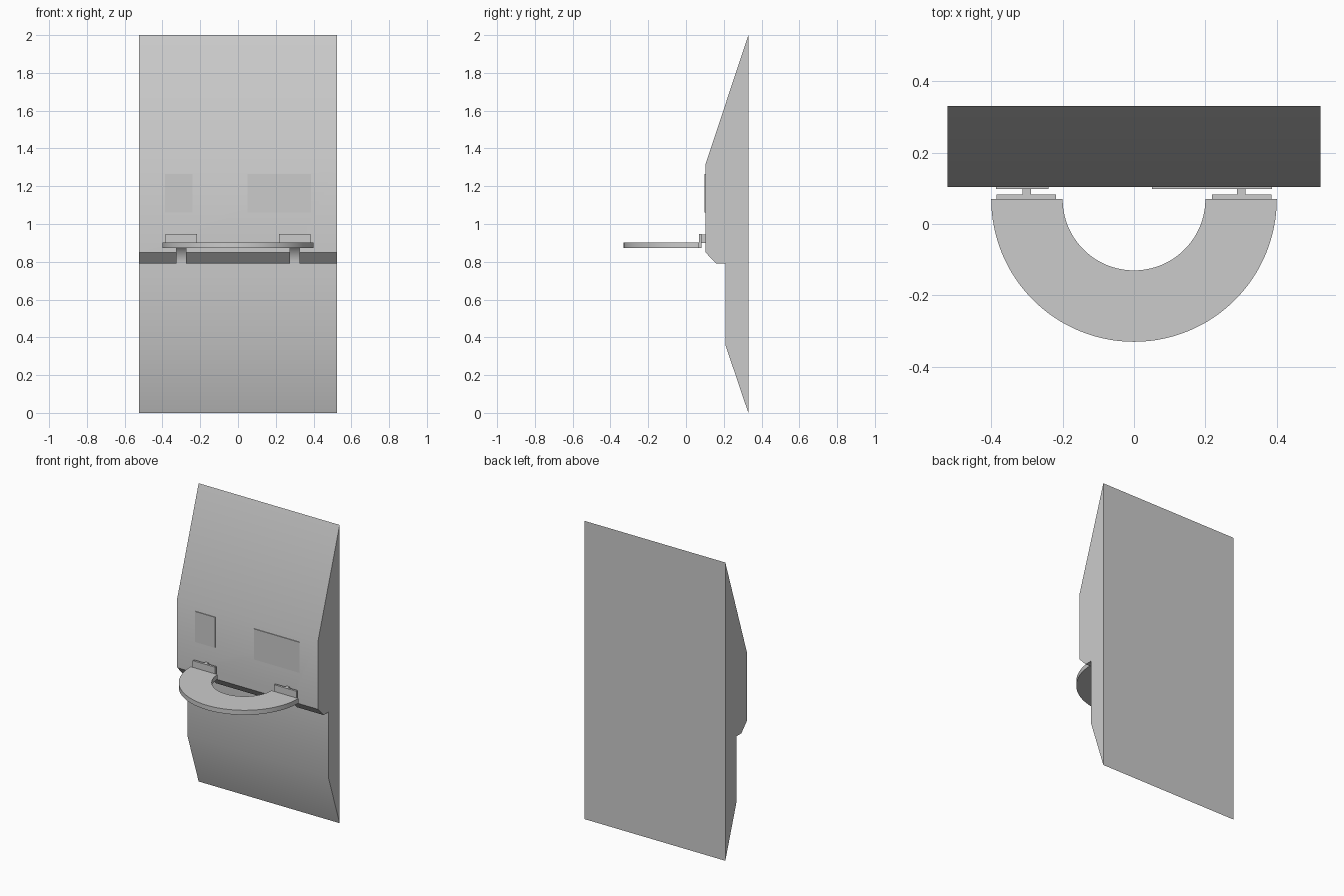
import bpy, bmesh, math

cube = bpy.data.objects.get("Cube")
if cube:
    bpy.data.objects.remove(cube, do_unlink=True)

grey = bpy.data.materials.new("plain grey")
grey.use_nodes = True
COLOUR = (0.6, 0.6, 0.6, 1)
grey.diffuse_color = COLOUR
grey.node_tree.nodes["Principled BSDF"].inputs["Base Color"].default_value = COLOUR


def prism(name, outline, start, end, axis="x"):
    """Extrude a 2D outline along x (y, z points) or along z (x, y points)."""
    def place(p, d):
        return (d, *p) if axis == "x" else (*p, d)
    bm = bmesh.new()
    face = bm.faces.new([bm.verts.new(place(p, start)) for p in outline])
    new = bmesh.ops.extrude_face_region(bm, geom=[face])["geom"]
    shift = place((0, 0), end - start)
    bmesh.ops.translate(bm, vec=shift, verts=[v for v in new if isinstance(v, bmesh.types.BMVert)])
    bmesh.ops.recalc_face_normals(bm, faces=bm.faces)
    mesh = bpy.data.meshes.new(name)
    bm.to_mesh(mesh)
    bm.free()
    mesh.materials.append(grey)
    obj = bpy.data.objects.new(name, mesh)
    bpy.context.collection.objects.link(obj)
    return obj


def block(name, x0, x1, y0, y1, z0, z1):
    return prism(name, [(y0, z0), (y1, z0), (y1, z1), (y0, z1)], x0, x1)


def arc(cx, cy, r, a0, a1, n):
    angles = [math.radians(a0 + (a1 - a0) * i / n) for i in range(n + 1)]
    return [(cx + r * math.cos(a), cy + r * math.sin(a)) for a in angles]


def activate(obj):
    bpy.ops.object.select_all(action="DESELECT")
    obj.select_set(True)
    bpy.context.view_layer.objects.active = obj


FRONT = 0.103   # front face of the upper housing

# Wall housing with sloped top, overhanging lip and tapered foot
housing = prism("housing", [(0.33, 0), (0.33, 2), (FRONT, 1.315), (FRONT, 0.85),
                            (0.16, 0.79), (0.21, 0.79), (0.21, 0.355)], -0.523, 0.523)

# Rounded hinge slots under the lip
slot_outline = [(0.05, 0.77), (0.209, 0.77)] + arc(0.1, 0.79, 0.109, 0, 90, 12) + [(0.05, 0.899)]
for side in (-1, 1):
    cutter = prism("slot_cutter", slot_outline, side * 0.3 - 0.025, side * 0.3 + 0.025)
    cutter.hide_render = True
    activate(housing)
    cut = housing.modifiers.new("slot", "BOOLEAN")
    cut.operation, cut.solver, cut.object = "DIFFERENCE", "EXACT", cutter
    bpy.ops.object.modifier_apply(modifier=cut.name)
    bpy.data.objects.remove(cutter, do_unlink=True)

# Thin raised panels on the front
block("small_panel", -0.386, -0.24, 0.098, FRONT + 0.01, 1.06, 1.265)
block("wide_panel", 0.05, 0.386, 0.098, FRONT + 0.01, 1.06, 1.265)

# Half-ring seat
seat = prism("seat", arc(0, 0.07, 0.4, 180, 360, 64) + arc(0, 0.07, 0.2, 360, 180, 64),
             0.872, 0.903, axis="z")

# Hinge plates and necks joining the seat to the housing
for side, label in ((-1, "right"), (1, "left")):
    xs = sorted((side * 0.218, side * 0.385))
    block(label + "_hinge_plate", *xs, 0.068, 0.082, 0.872, 0.948)
    block(label + "_hinge_neck", side * 0.3 - 0.012, side * 0.3 + 0.012,
          0.08, FRONT + 0.01, 0.9, 0.945)

for obj in (housing, seat):
    activate(obj)
    bpy.ops.object.shade_smooth_by_angle(angle=math.radians(20))
